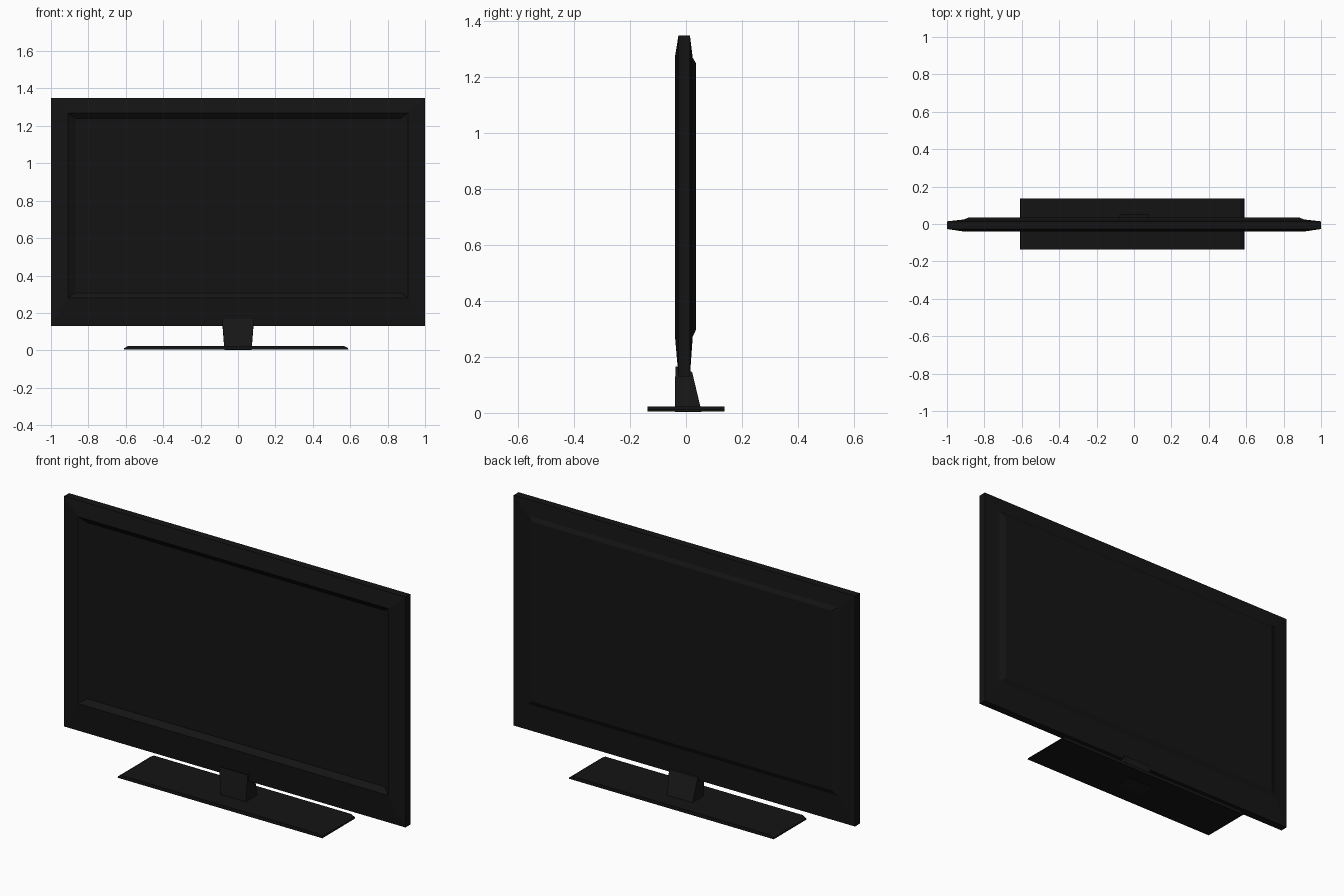
import bpy, bmesh

if "Cube" in bpy.data.objects:
    bpy.data.objects.remove(bpy.data.objects["Cube"])


def material(name, value):
    m = bpy.data.materials.new(name)
    m.diffuse_color = (value, value, value, 1)
    m.use_nodes = True
    m.node_tree.nodes["Principled BSDF"].inputs["Base Color"].default_value = m.diffuse_color
    return m


def loft(name, rings, mat):
    """Join four-cornered rings in order and cap both ends."""
    bm = bmesh.new()
    loops = [[bm.verts.new(p) for p in ring] for ring in rings]
    for a, b in zip(loops, loops[1:]):
        for i in range(4):
            j = (i + 1) % 4
            bm.faces.new((a[i], a[j], b[j], b[i]))
    bm.faces.new(loops[0])
    bm.faces.new(loops[-1])
    bmesh.ops.recalc_face_normals(bm, faces=bm.faces)
    mesh = bpy.data.meshes.new(name)
    bm.to_mesh(mesh)
    bm.free()
    mesh.materials.append(mat)
    obj = bpy.data.objects.new(name, mesh)
    bpy.context.collection.objects.link(obj)
    return obj


def upright(y, half_x, z0, z1):
    return [(-half_x, y, z0), (half_x, y, z0), (half_x, y, z1), (-half_x, y, z1)]


def level(z, x0, x1, y0, y1):
    return [(x0, y0, z), (x1, y0, z), (x1, y1, z), (x0, y1, z)]


black = material("black_plastic", 0.007)
dark = material("dark_plastic", 0.01)

# Television body: recessed screen, sloping bezel, thin rim, stepped back
loft("television_body", [
    upright(-0.016, 0.87, 0.307, 1.24),
    upright(-0.04, 0.91, 0.28, 1.27),
    upright(-0.027, 1.0, 0.13, 1.35),
    upright(0.014, 1.0, 0.13, 1.35),
    upright(0.024, 0.91, 0.272, 1.27),
    upright(0.036, 0.88, 0.298, 1.25),
], black)

# Stand neck: upright front, sloping back, top tilted backwards
neck_top = [(-0.084, -0.038, 0.167), (0.084, -0.038, 0.167),
            (0.084, 0.022, 0.146), (-0.084, 0.022, 0.146)]
loft("stand_neck", [level(0.003, -0.073, 0.073, -0.04, 0.056), neck_top], dark)

# Base plate: flat slab with chamfered upper ends
loft("base_plate", [
    level(0.005, -0.61, 0.59, -0.137, 0.137),
    level(0.012, -0.608, 0.588, -0.137, 0.137),
    level(0.023, -0.588, 0.568, -0.137, 0.137),
], black)
